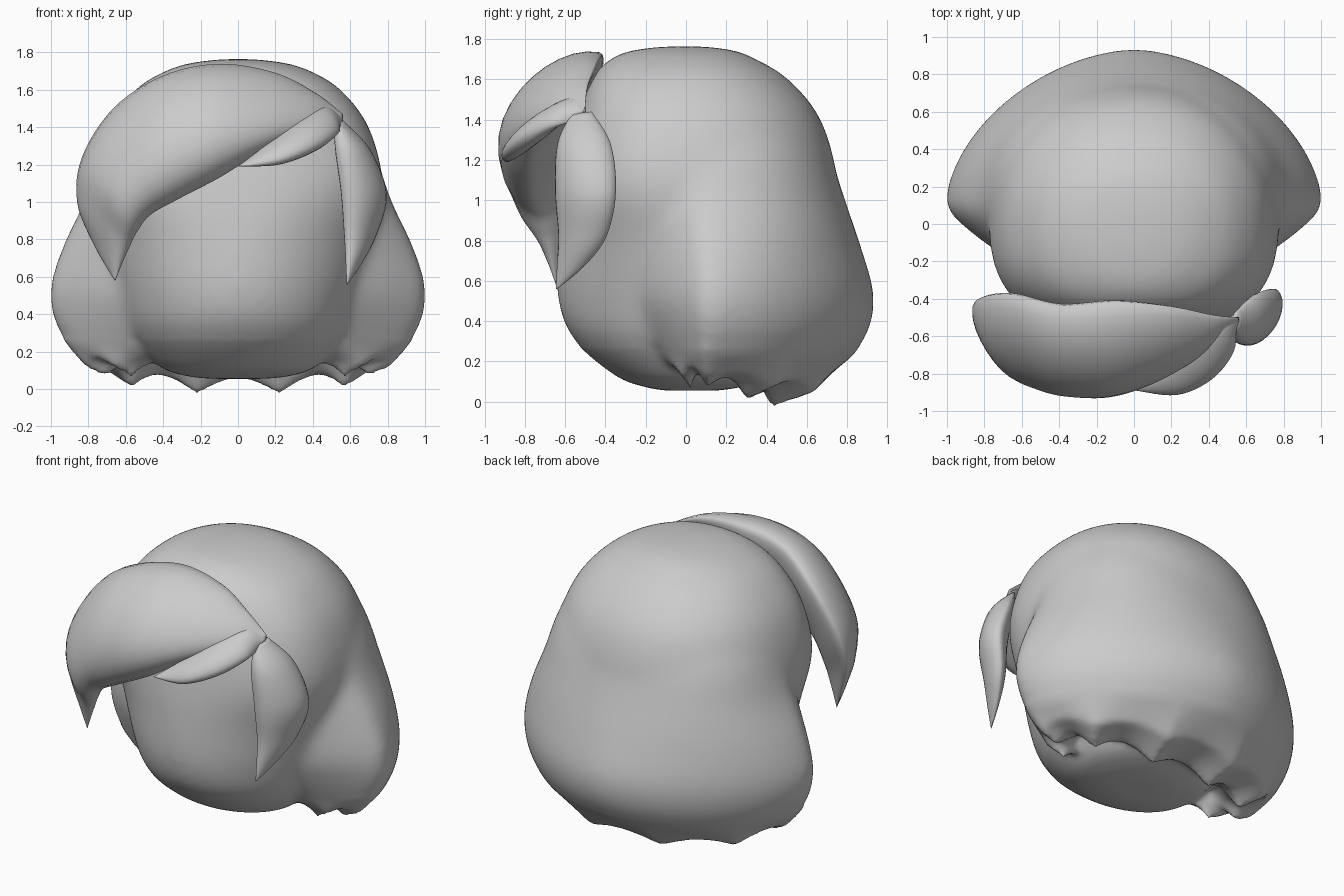
import bpy, bmesh, math
from mathutils import Vector

if "Cube" in bpy.data.objects:
    bpy.data.objects.remove(bpy.data.objects["Cube"])


def spline(rows, steps):
    """Catmull-Rom interpolation through rows of numbers."""
    out, n = [], len(rows)
    for i in range(n - 1):
        p = [rows[max(0, min(n - 1, i + k))] for k in (-1, 0, 1, 2)]
        for s in range(steps):
            t = s / steps
            out.append([0.5 * (2 * b + (c - a) * t + (2 * a - 5 * b + 4 * c - d) * t * t
                               + (3 * b - a - 3 * c + d) * t ** 3) for a, b, c, d in zip(*p)])
    out.append(list(rows[-1]))
    return out


def skin(name, rings):
    """Closed tube through equal-length rings of points."""
    bm = bmesh.new()
    vs = [[bm.verts.new(p) for p in r] for r in rings]
    n = len(rings[0])
    for a, b in zip(vs, vs[1:]):
        for i in range(n):
            j = (i + 1) % n
            bm.faces.new((a[i], a[j], b[j], b[i]))
    bm.faces.new(vs[0][::-1])
    bm.faces.new(vs[-1])
    bmesh.ops.recalc_face_normals(bm, faces=bm.faces)
    me = bpy.data.meshes.new(name)
    bm.to_mesh(me)
    bm.free()
    for f in me.polygons:
        f.use_smooth = True
    ob = bpy.data.objects.new(name, me)
    bpy.context.collection.objects.link(ob)
    return ob


def spow(v, e):
    return math.copysign(abs(v) ** e, v)


def section(z, w, yf, yb, n_front, n_back, yc, count=100):
    """Horizontal outline, different squareness in front and back."""
    ring = []
    for k in range(count):
        a = math.tau * k / count
        c, s = math.cos(a), math.sin(a)
        e = 2 / (n_back if s > 0 else n_front)
        ring.append(Vector((w * spow(c, e), yc + (yb - yc if s > 0 else yc - yf) * spow(s, e), z)))
    return ring


# Head with the upper hair cap: z, half width, front y, back y, front squareness
head_rows = [(.055, .15, -.10, .15, 2), (.075, .30, -.21, .28, 2), (.13, .43, -.35, .42, 2),
             (.30, .57, -.55, .58, 2), (.50, .65, -.635, .66, 1.9), (.80, .73, -.635, .72, 2.0),
             (1.1, .775, -.60, .75, 2.5), (1.4, .70, -.54, .67, 2.6), (1.6, .55, -.47, .51, 2.5),
             (1.7, .39, -.38, .35, 2.3), (1.745, .25, -.27, .24, 2.1), (1.765, .07, -.10, .08, 2)]
head = skin("head_and_hair", [section(*r, 2.15, 0.0) for r in spline(head_rows, 5)])

# Flared lower hair with a pointed, tucked-under rim; last column is back squareness
flare_rows = [(1.5, .60, -.20, .58, 1.6, 2.2), (1.25, .735, -.36, .705, 1.6, 2.25),
              (1.0, .825, -.46, .79, 1.5, 2.15), (.75, .945, -.48, .875, 1.35, 1.9),
              (.53, 1.01, -.46, .935, 1.3, 1.75), (.36, .985, -.36, .91, 1.3, 1.75),
              (.23, .91, -.24, .83, 1.4, 1.8)]
rings = [section(*r, 0.1) for r in spline(flare_rows, 4)]
for w, depth, front, lift, drop, tip in [(.82, .56, .20, .12, .08, .05), (.70, .34, .13, .055, .09, .09),
                                         (.60, .25, .11, .15, 0, 0), (.4, .15, .1, .3, 0, 0)]:
    ring = []
    for k in range(100):
        a = math.tau * k / 100
        s = math.sin(a)
        z = lift - drop * max(s, 0) + tip * abs(math.sin(5 * a))
        ring.append(Vector((w * math.cos(a), .1 + (depth if s > 0 else front) * s, z)))
    rings.append(ring)
flare = skin("hair_flare_helper", rings)

# Fuse head and flare into one soft surface
bpy.ops.object.select_all(action='DESELECT')
flare.select_set(True)
head.select_set(True)
bpy.context.view_layer.objects.active = head
bpy.ops.object.join()
m = head.modifiers.new("fuse", 'REMESH')
m.mode, m.voxel_size, m.use_smooth_shade = 'VOXEL', .022, True
# Soften the upper seam strongly and the pointed rim only a little
m = head.modifiers.new("soften", 'SMOOTH')
m.factor, m.iterations = .5, 6
dg = bpy.context.evaluated_depsgraph_get()
baked = bpy.data.meshes.new_from_object(head.evaluated_get(dg))
head.modifiers.clear()
head.data = baked
upper = head.vertex_groups.new(name="upper")
upper.add([v.index for v in baked.vertices if v.co.z > .27], 1.0, 'REPLACE')
m = head.modifiers.new("soften_upper", 'SMOOTH')
m.factor, m.iterations, m.vertex_group = .5, 40, "upper"


def lock(name, stations, direction, back=.35):
    """Hair lock: upper edge, lower edge and bulge at each station."""
    d = Vector(direction)
    rings = []
    for r in spline(stations, 6):
        u, l, b = Vector(r[:3]), Vector(r[3:6]), r[6]
        ring = []
        for k in range(28):
            a = math.tau * k / 28
            s = math.sin(a)
            ring.append((u + l) / 2 + (u - l) / 2 * math.cos(a) + d * b * s * (1 if s > 0 else back))
        rings.append(ring)
    return skin(name, rings)


# Large swept fringe
lock("large_fringe", [
    (.56, -.50, 1.47, .56, -.52, 1.42, .01),
    (.42, -.49, 1.58, .38, -.66, 1.38, .08),
    (.20, -.45, 1.69, .13, -.77, 1.27, .17),
    (-.10, -.43, 1.735, -.10, -.79, 1.13, .26),
    (-.40, -.45, 1.67, -.33, -.78, 1.01, .26),
    (-.66, -.39, 1.50, -.47, -.75, .93, .25),
    (-.83, -.41, 1.24, -.54, -.71, .84, .22),
    (-.86, -.47, 1.00, -.58, -.68, .76, .13),
    (-.77, -.55, .77, -.62, -.66, .67, .06),
    (-.66, -.64, .58, -.655, -.645, .58, .002)], (-.12, -1, .2))

# Small fringe lock
lock("small_fringe", [
    (.56, -.50, 1.45, .54, -.53, 1.40, .02),
    (.45, -.53, 1.515, .53, -.66, 1.36, .06),
    (.32, -.64, 1.45, .41, -.79, 1.27, .09),
    (.18, -.77, 1.33, .22, -.88, 1.20, .07),
    (.0, -.885, 1.19, .01, -.89, 1.19, .002)], (.3, -1, .15), .6)

# Side lock in front of the ear
lock("side_lock", [
    (.55, -.47, 1.44, .52, -.57, 1.42, .03),
    (.68, -.38, 1.28, .53, -.62, 1.28, .10),
    (.77, -.355, 1.04, .56, -.63, 1.05, .11),
    (.72, -.40, .82, .575, -.62, .82, .08),
    (.65, -.51, .67, .58, -.635, .67, .04),
    (.585, -.64, .56, .58, -.645, .56, .002)], (.7, -.7, 0), .6)
